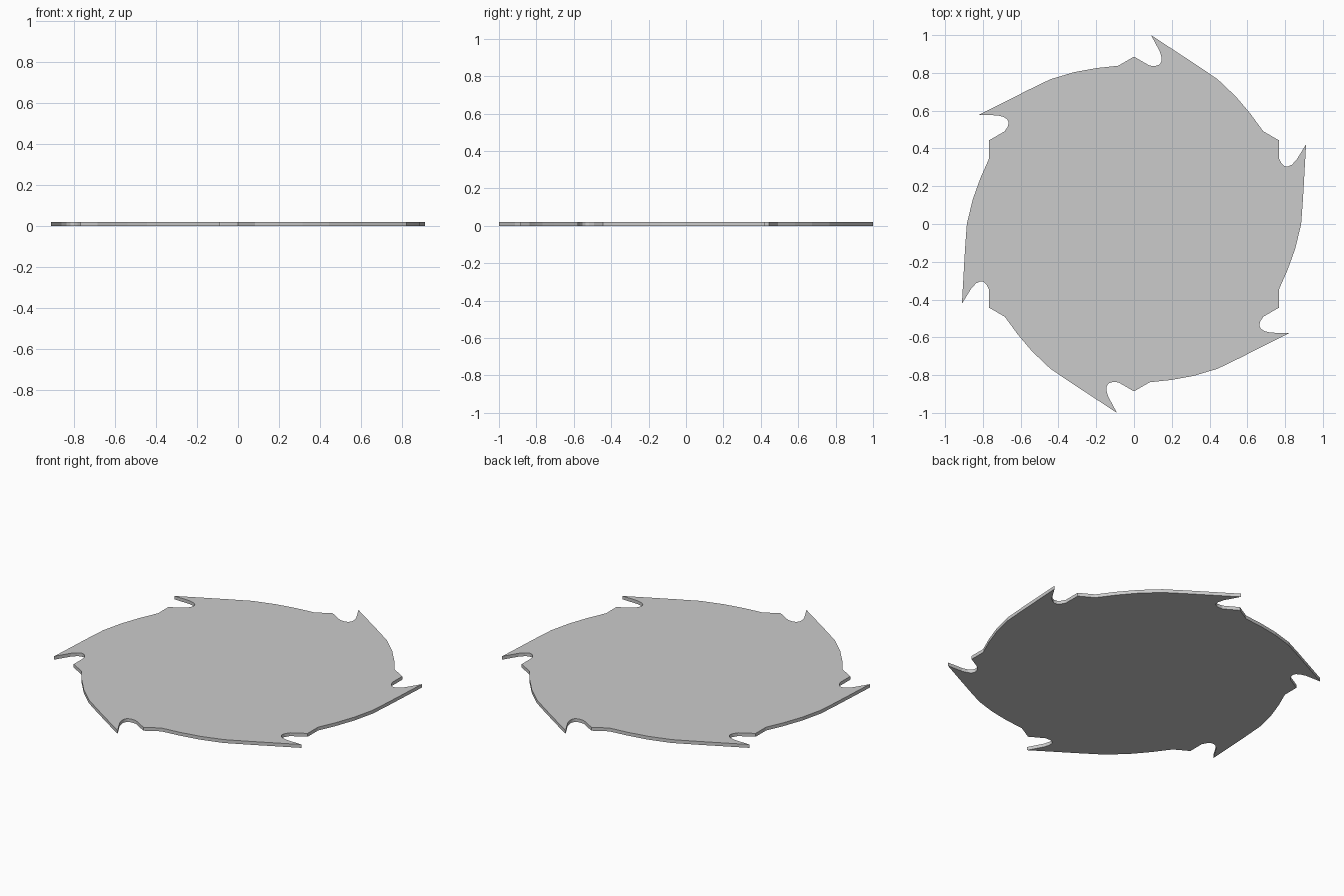
import bpy, bmesh
from math import radians
from mathutils import Matrix, Vector

if "Cube" in bpy.data.objects:
    bpy.data.objects.remove(bpy.data.objects["Cube"])

THICKNESS = 0.02
TEETH = 6

# One tooth, clockwise: shoulder peak, round gullet, tip, curved back
tooth = [(0, 0.886), (0.083, 0.838), (0.115, 0.837), (0.134, 0.844),
         (0.144, 0.858), (0.146, 0.88), (0.137, 0.913), (0.09, 1.0),
         (0.334, 0.84), (0.443, 0.766), (0.539, 0.675), (0.616, 0.584),
         (0.684, 0.491)]

# Saw blade: repeat the tooth around the centre and extrude
bm = bmesh.new()
outline = []
for i in range(TEETH):
    turn = Matrix.Rotation(radians(-360 / TEETH * i), 3, 'Z')
    outline += [bm.verts.new(turn @ Vector((x, y, 0))) for x, y in tooth]
face = bm.faces.new(outline)
result = bmesh.ops.extrude_face_region(bm, geom=[face])
top = [v for v in result["geom"] if isinstance(v, bmesh.types.BMVert)]
bmesh.ops.translate(bm, verts=top, vec=(0, 0, THICKNESS))
bmesh.ops.recalc_face_normals(bm, faces=bm.faces[:])

mesh = bpy.data.meshes.new("saw_blade")
bm.to_mesh(mesh)
bm.free()
blade = bpy.data.objects.new("saw_blade", mesh)
bpy.context.collection.objects.link(blade)
